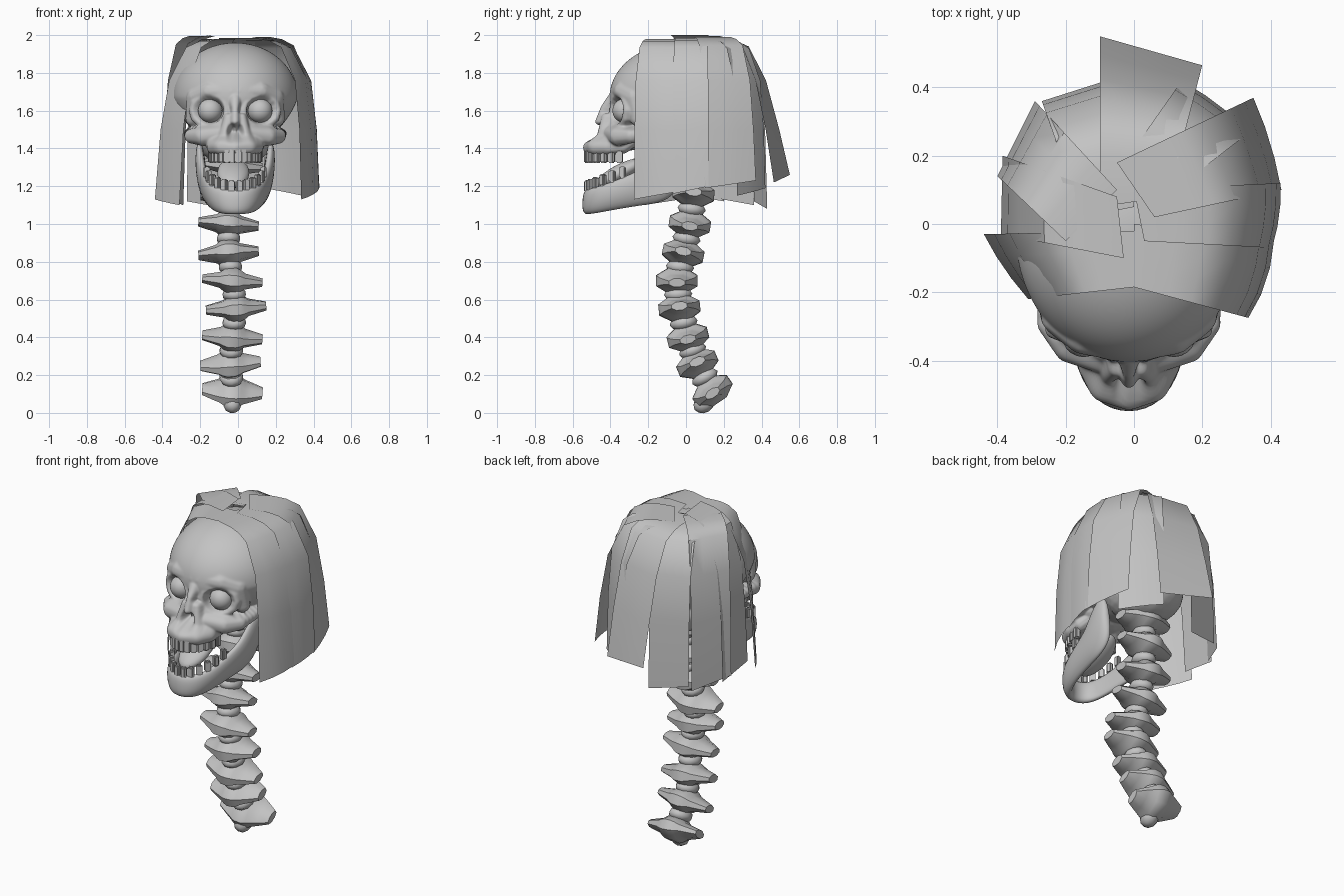
import bpy, bmesh, math
from mathutils import Vector, Matrix
from mathutils.bvhtree import BVHTree

if "Cube" in bpy.data.objects:
    bpy.data.objects.remove(bpy.data.objects["Cube"])

CX = -0.015  # skull midline
bone = bpy.data.materials.new("light_grey")
bone.diffuse_color = (0.55, 0.55, 0.55, 1)
bone.use_nodes = True
bone.node_tree.nodes["Principled BSDF"].inputs["Base Color"].default_value = bone.diffuse_color


def smooth(ob, angle):
    bpy.ops.object.select_all(action='DESELECT')
    ob.select_set(True)
    bpy.context.view_layer.objects.active = ob
    bpy.ops.object.shade_smooth_by_angle(angle=math.radians(angle))


def finish(name, bm, angle=40):
    bmesh.ops.recalc_face_normals(bm, faces=bm.faces[:])
    me = bpy.data.meshes.new(name)
    bm.to_mesh(me)
    bm.free()
    me.materials.append(bone)
    ob = bpy.data.objects.new(name, me)
    bpy.context.collection.objects.link(ob)
    smooth(ob, angle)
    return ob


def ball(bm, c, r, rot=0, sub=3):
    m = Matrix.Translation(c) @ Matrix.Rotation(rot, 4, 'X') @ Matrix.Diagonal((*r, 1))
    return bmesh.ops.create_icosphere(bm, subdivisions=sub, radius=1, matrix=m)["verts"]


def chain(bm, pts, n=6):
    """Overlapping balls along a path of (x, y, z, radius)."""
    for p, q in zip(pts, pts[1:]):
        for i in range(n + 1):
            v = Vector(p).lerp(Vector(q), i / n)
            ball(bm, v[:3], (v[3],) * 3, sub=2)


def loft(bm, rings, caps=True):
    vs = [[bm.verts.new(p) for p in r] for r in rings]
    n = len(vs[0])
    for a, b in zip(vs, vs[1:]):
        for i in range(n if caps else n - 1):
            j = (i + 1) % n
            bm.faces.new((a[i], a[j], b[j], b[i]))
    if caps:
        bm.faces.new(vs[0][::-1])
        bm.faces.new(vs[-1])


# Skull guide: overlapping blobs
bm = bmesh.new()
for v in ball(bm, (CX, -0.03, 1.67), (0.332, 0.375, 0.29), sub=5):
    if v.co.z < 1.67:
        v.co.x = CX + (v.co.x - CX) * (1 - 0.9 * (1.67 - v.co.z))
ball(bm, (CX, 0.08, 1.45), (0.2, 0.22, 0.15))            # skull base
ball(bm, (CX, -0.29, 1.5), (0.16, 0.14, 0.11))           # middle of face
ball(bm, (CX, -0.36, 1.43), (0.12, 0.12, 0.05))          # palate
chain(bm, [(CX, -0.385, 1.66, 0.035), (CX, -0.43, 1.61, 0.025), (CX, -0.458, 1.54, 0.025)])
for s in (-1, 1):
    def side(pts):
        chain(bm, [(CX + s * x, y, z, r) for x, y, z, r in pts])
    # eye rim, brow, cheekbone, nose side, upper jaw arch
    side([(0.132 + 0.088 * math.cos(a), -0.345 + 0.035 * math.cos(a),
           1.6 + 0.08 * math.sin(a), 0.027)
          for a in [i * math.tau / 12 for i in range(13)]])
    side([(0.02, -0.355, 1.7, 0.05), (0.13, -0.325, 1.7, 0.06), (0.2, -0.27, 1.67, 0.06),
          (0.215, -0.25, 1.56, 0.05)])
    side([(0.08, -0.39, 1.475, 0.05), (0.17, -0.355, 1.465, 0.055),
          (0.225, -0.29, 1.467, 0.046), (0.245, -0.1, 1.48, 0.03)])
    side([(0.035, -0.42, 1.56, 0.03), (0.055, -0.44, 1.45, 0.038)])
    side([(0.11, -0.33, 1.415, 0.045), (0.105, -0.41, 1.41, 0.048),
          (0.07, -0.475, 1.41, 0.05), (0, -0.498, 1.405, 0.05)])
guide = BVHTree.FromBMesh(bm)
bm.free()

# Hollows for the eyes and nose: centre, radii
hollows = []
for s in (-1, 1):
    hollows.append((Vector((CX + s * 0.132, -0.365, 1.6)), (0.072, 0.085, 0.066)))
    hollows.append((Vector((CX + s * 0.017, -0.47, 1.485)), (0.02, 0.07, 0.045)))


def hollow(p):
    return any(sum(((p[i] - c[i]) / r[i]) ** 2 for i in range(3)) < 1 for c, r in hollows)


# Skull: dense sphere shrunk onto the guide from outside
bm = bmesh.new()
core = Vector((CX, -0.16, 1.54))
for v in ball(bm, (0, 0, 0), (1, 1, 1), sub=7):
    d = v.co.normalized()
    hit = guide.ray_cast(core + d * 2, -d)[0]
    p = hit if hit else core + d * 0.2
    while hollow(p):
        p = p - d * 0.004
    v.co = p
for _ in range(5):
    bmesh.ops.smooth_vert(bm, verts=bm.verts[:], factor=0.5,
                          use_axis_x=True, use_axis_y=True, use_axis_z=True)
finish("skull", bm, 60)

bm = bmesh.new()
for s in (-1, 1):
    ball(bm, (CX + s * 0.132, -0.325, 1.6), (0.065,) * 3)
finish("eyeballs", bm)

# Lower jaw: x, y, bottom z, top z from hinge to chin, then mirrored
half = [(0.19, -0.02, 1.18, 1.46), (0.19, -0.12, 1.11, 1.43), (0.175, -0.2, 1.10, 1.31),
        (0.156, -0.31, 1.085, 1.26), (0.132, -0.42, 1.065, 1.215),
        (0.085, -0.505, 1.05, 1.19), (0, -0.532, 1.05, 1.18)]
path = [(1, *p) for p in half] + [(-1, *p) for p in half[-2::-1]]
pos = [Vector((s * x, y, 0)) for s, x, y, _, _ in path]
rings = []
for i, (s, x, y, zb, zt) in enumerate(path):
    t = (pos[min(i + 1, 12)] - pos[max(i - 1, 0)]).normalized()
    n = Vector((t.y, -t.x, 0))
    ring = []
    for w, h in ((-0.02, 1), (0.02, 1), (0.035, 0.45), (0.025, 0), (-0.025, 0), (-0.03, 0.45)):
        p = pos[i] + n * w
        p.x *= 0.8 + 0.2 * min(1, h * 2)
        ring.append((p.x + CX, p.y, zb + (zt - zb) * h))
    rings.append(ring)
bm = bmesh.new()
loft(bm, rings)
jaw = finish("lower_jaw", bm, 180)
jaw.modifiers.new("round", 'SUBSURF').levels = 2


# Teeth: rounded pegs on an arch
def teeth(name, count, rx, ry, y0, z_front, rise, size):
    bm = bmesh.new()
    for i in range(count):
        a = math.radians(-82 + 164 * i / (count - 1))
        d = 1 - math.cos(a)
        m = (Matrix.Translation((CX + rx * math.sin(a), y0 - ry * math.cos(a), z_front + rise * d))
             @ Matrix.Rotation(a, 4, 'Z') @ Matrix.Diagonal((*size, 1)))
        bmesh.ops.create_cube(bm, size=1, matrix=m)
    bmesh.ops.bevel(bm, geom=bm.edges[:], offset=0.007, segments=2, affect='EDGES')
    finish(name, bm)


teeth("upper_teeth", 14, 0.128, 0.2, -0.325, 1.362, 0.0, (0.036, 0.032, 0.08))
teeth("lower_teeth", 12, 0.152, 0.22, -0.305, 1.2, 0.085, (0.034, 0.03, 0.065))

# Tongue
bm = bmesh.new()
ball(bm, (CX - 0.01, -0.35, 1.27), (0.085, 0.15, 0.045), rot=0.48)
finish("tongue", bm)

# Spine: x, y, z, tilt of each vertebra from bottom to top
spine = [(-0.03, 0.14, 0.115, 0.6), (-0.04, 0.06, 0.26, 0.4), (-0.03, 0.01, 0.4, 0.25),
         (-0.01, -0.035, 0.555, 0.1), (-0.03, -0.048, 0.7, 0), (-0.05, -0.015, 0.845, -0.2),
         (-0.05, 0.02, 1.0, -0.15), (-0.04, 0.04, 1.16, -0.1), (-0.03, 0.04, 1.31, 0)]
# Half of a vertebra: distance from the middle, depth, height
wing = [(0.16, 0.045, 0.024), (0.1, 0.078, 0.038), (0.066, 0.095, 0.046), (0.045, 0.108, 0.062),
        (0.02, 0.119, 0.073)]
spindle = [(-u, a, b) for u, a, b in wing] + wing[::-1]
for i, (x, y, z, tilt) in enumerate(spine):
    bm = bmesh.new()
    loft(bm, [[(u, ry * math.cos(a), rz * math.sin(a))
               for a in [math.radians(22.5 + 45 * k) for k in range(8)]]
              for u, ry, rz in spindle])
    bm.transform(Matrix.Translation((x, y, z)) @ Matrix.Rotation((-1) ** i * 0.07, 4, 'Y')
                 @ Matrix.Rotation(tilt, 4, 'X'))
    finish(f"vertebra_{i + 1}", bm, 50)
bm = bmesh.new()
ball(bm, (-0.03, 0.095, 0.05), (0.05, 0.06, 0.05), 0.6, sub=2)
for p, q in zip(spine, spine[1:]):
    c = (Vector(p) + Vector(q)) / 2
    ball(bm, c[:3], (0.065, 0.075, 0.042), c[3], sub=2)
finish("spine_discs", bm)


# Hair: wide sheets from crown to a bottom edge
def lock(name, a0, b0, a1, b1, zb, flare=1.0, top=1.98, bow=0.02, slant=0.04):
    rows = [(0, top), (0.3, top), (0.5 * flare, top - 0.012), (0.68 * flare, top - 0.045),
            (0.9 * flare, 1.76), (0.97 * (1 + flare) / 2, 1.5), (1, zb)]
    bm = bmesh.new()
    rings = []
    for s, z in rows:
        a, b = Vector(a0).lerp(Vector(a1), s), Vector(b0).lerp(Vector(b1), s)
        ring = []
        for k in range(4):
            p = a.lerp(b, k / 3)
            p *= 1 + bow * s * math.sin(math.pi * k / 3)  # bow across the width
            ring.append((p.x, p.y, z + (slant * k / 3 if s == 1 else 0)))
        rings.append(ring)
    loft(bm, rings, caps=False)
    finish(name, bm, 40)


lock("hair_right_front", (0, -0.185), (0, 0), (0.335, -0.275), (0.41, -0.05), 1.13, 1, 1.98, 0.04)
lock("hair_right_middle", (0.03, -0.05), (0, 0.1), (0.405, -0.07), (0.43, 0.12), 1.16, 1, 1.985)
lock("hair_right_rear", (0.06, 0.02), (-0.05, 0.18), (0.432, 0.1), (0.35, 0.37), 1.19, 0.93, 1.99)
lock("hair_back_right", (0.12, 0.1), (-0.05, 0.15), (0.34, 0.27), (0.14, 0.42), 1.15, 1, 1.975)
lock("hair_back", (0.1, 0.08), (-0.1, 0.05), (0.2, 0.465), (-0.1, 0.55), 1.22, 0.83, 1.985, 0)
lock("hair_back_left", (0, 0.05), (-0.15, 0.02), (-0.05, 0.43), (-0.27, 0.36), 1.08, 1, 1.98, 0)
lock("hair_left_rear", (-0.05, 0.1), (-0.2, -0.05), (-0.29, 0.36), (-0.4, 0.14), 1.1, 0.95, 1.995, 0)
lock("hair_left_middle", (-0.05, 0.08), (-0.03, -0.1), (-0.385, 0.2), (-0.39, -0.03), 1.12, 0.95,
     2.0, 0)
lock("hair_left_front", (0, -0.02), (0, -0.185), (-0.44, -0.03), (-0.31, -0.22), 1.13, 0.92, 1.98,
     0.02, -0.03)
